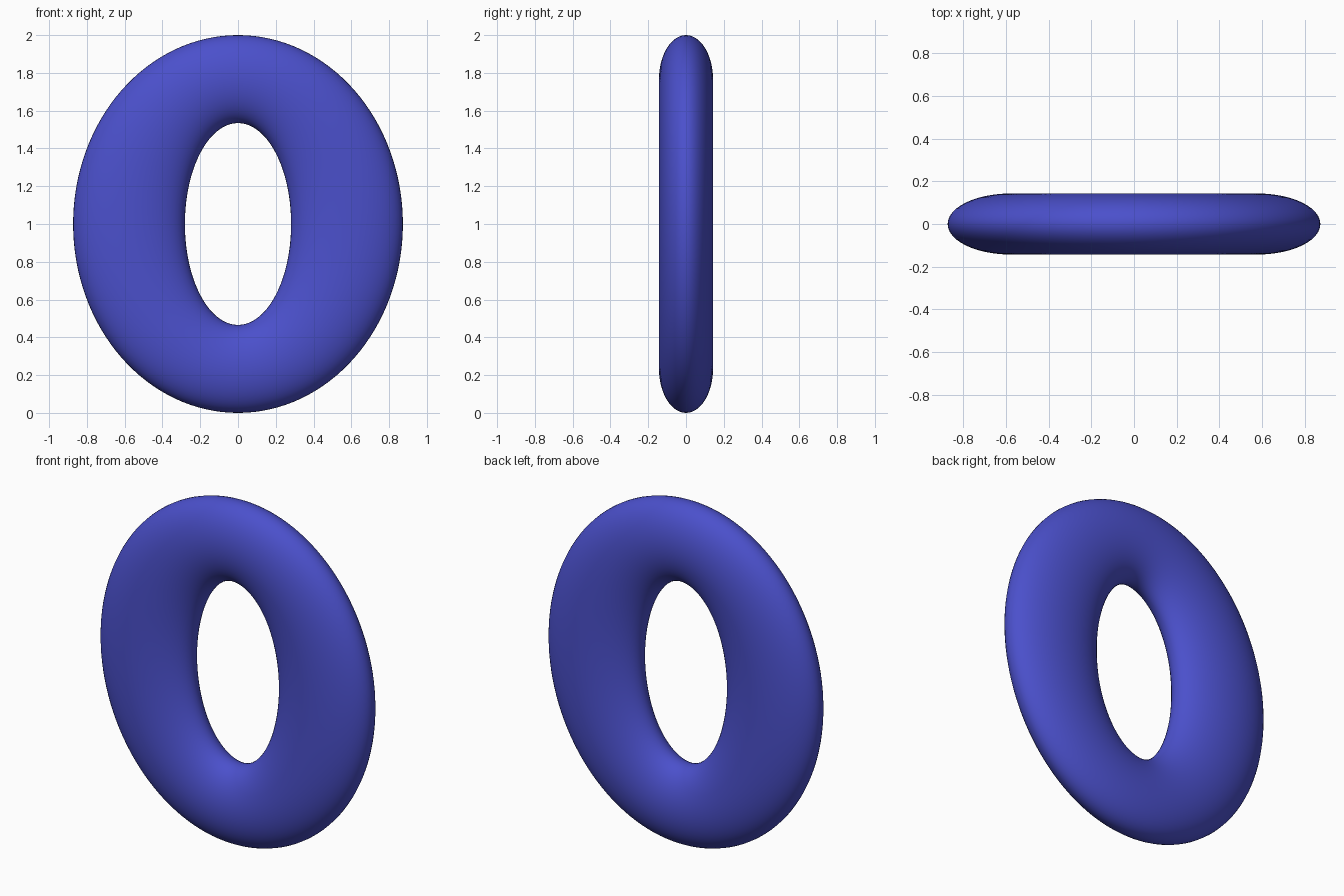
import bpy, bmesh
from math import sin, cos, tau

if "Cube" in bpy.data.objects:
    bpy.data.objects.remove(bpy.data.objects["Cube"])

OUTER = (0.873, 1.0)    # outer ellipse half sizes (x, z)
INNER = (0.281, 0.534)  # hole half sizes (x, z)
DEPTH = 0.143           # half thickness in y
SEGS, SIDES = 128, 48

mid = [(o + i) / 2 for o, i in zip(OUTER, INNER)]
half = [(o - i) / 2 for o, i in zip(OUTER, INNER)]

# Oval ring: elliptical section swept between the outer and hole ellipses
bm = bmesh.new()
rings = []
for a in range(SEGS):
    t = tau * a / SEGS
    ring = []
    for b in range(SIDES):
        p = tau * b / SIDES
        ring.append(bm.verts.new((cos(t) * (mid[0] + half[0] * cos(p)),
                                  DEPTH * sin(p),
                                  1 + sin(t) * (mid[1] + half[1] * cos(p)))))
    rings.append(ring)
for a in range(SEGS):
    r, s = rings[a], rings[(a + 1) % SEGS]
    for b in range(SIDES):
        c = (b + 1) % SIDES
        bm.faces.new((r[b], r[c], s[c], s[b])).smooth = True
bmesh.ops.recalc_face_normals(bm, faces=bm.faces)

mesh = bpy.data.meshes.new("oval_ring")
bm.to_mesh(mesh)
bm.free()
ring_obj = bpy.data.objects.new("oval_ring", mesh)
bpy.context.collection.objects.link(ring_obj)

# Blue colour
blue = bpy.data.materials.new("blue")
blue.diffuse_color = (0.07, 0.08, 0.6, 1)
blue.use_nodes = True
blue.node_tree.nodes["Principled BSDF"].inputs["Base Color"].default_value = blue.diffuse_color
mesh.materials.append(blue)
